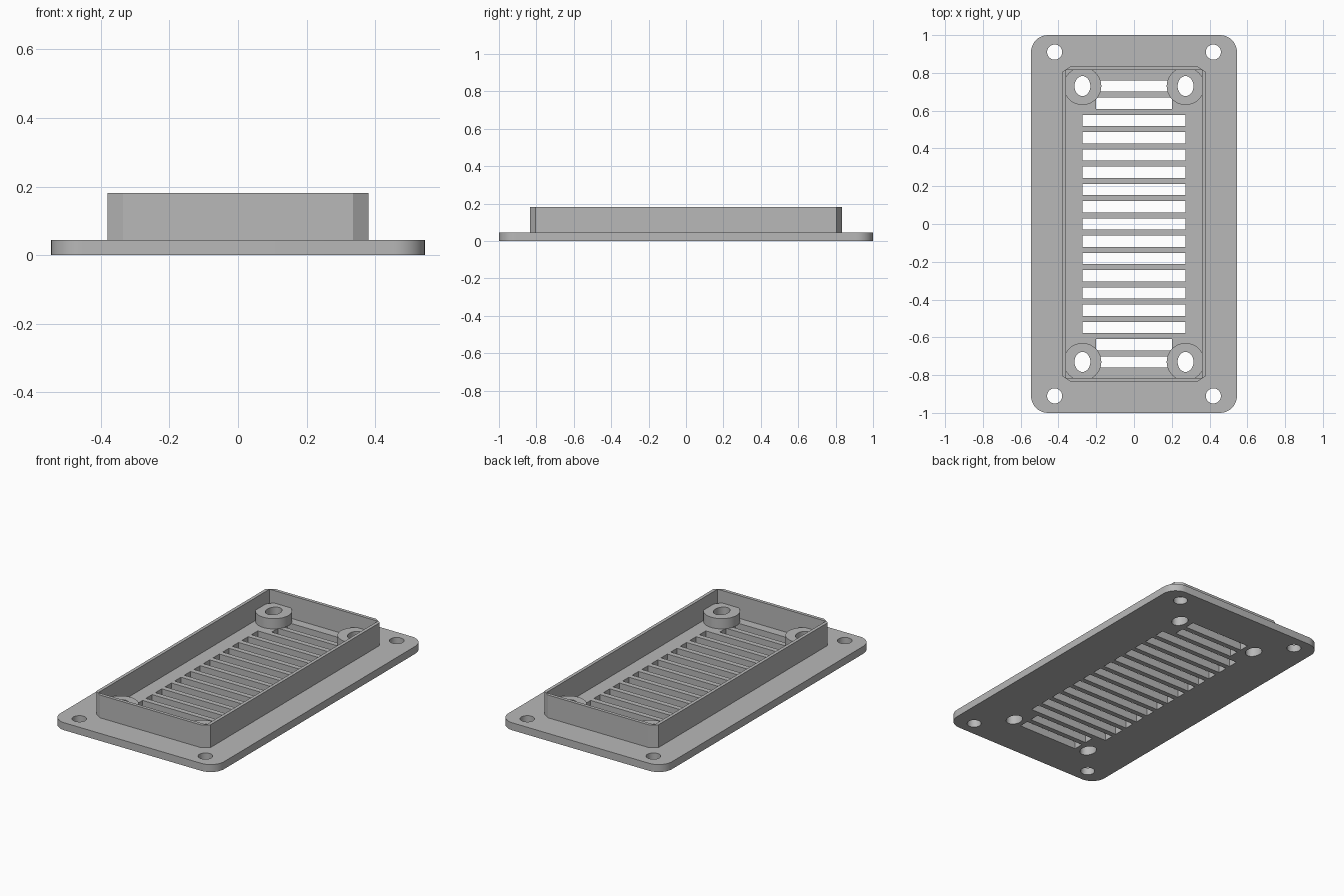
import bpy, bmesh
from math import cos, sin, pi, radians

if "Cube" in bpy.data.objects:
    bpy.data.objects.remove(bpy.data.objects["Cube"], do_unlink=True)

grey = bpy.data.materials.new("plain grey")
grey.use_nodes = True
grey.diffuse_color = (0.48, 0.48, 0.48, 1)
grey.node_tree.nodes["Principled BSDF"].inputs["Base Color"].default_value = grey.diffuse_color

PLATE_TOP, WALL_TOP, BOSS_TOP = 0.045, 0.182, 0.107
BOSS_X, BOSS_Y = 0.273, 0.73
SIGNS = [(sx, sy) for sx in (-1, 1) for sy in (-1, 1)]


def ellipse(cx, cy, rx, ry, n=40):
    return [(cx + rx * cos(2 * pi * i / n), cy + ry * sin(2 * pi * i / n)) for i in range(n)]


def rect(cx, cy, hx, hy):
    return [(cx - hx, cy - hy), (cx + hx, cy - hy), (cx + hx, cy + hy), (cx - hx, cy + hy)]


def chamfered(hx, hy, cx, cy):
    return [(hx, cy - hy), (hx, hy - cy), (hx - cx, hy), (cx - hx, hy),
            (-hx, hy - cy), (-hx, cy - hy), (cx - hx, -hy), (hx - cx, -hy)]


def rounded(hx, hy, r, steps=10):
    pts = []
    for k, (sx, sy) in enumerate([(1, 1), (-1, 1), (-1, -1), (1, -1)]):
        for i in range(steps + 1):
            a = pi / 2 * (k + i / steps)
            pts.append((sx * (hx - r) + r * cos(a), sy * (hy - r) + r * sin(a)))
    return pts


def extrude_profile(name, loops, z0, z1):
    """Solid from an outline followed by its hole outlines."""
    curve = bpy.data.curves.new(name + "_profile", "CURVE")
    curve.dimensions, curve.fill_mode = "2D", "BOTH"
    curve.extrude = (z1 - z0) / 2
    for loop in loops:
        spline = curve.splines.new("POLY")
        spline.points.add(len(loop) - 1)
        for point, (x, y) in zip(spline.points, loop):
            point.co = (x, y, 0, 1)
        spline.use_cyclic_u = True
    temp = bpy.data.objects.new(name + "_profile", curve)
    bpy.context.collection.objects.link(temp)
    graph = bpy.context.evaluated_depsgraph_get()
    mesh = bpy.data.meshes.new_from_object(temp.evaluated_get(graph))
    bpy.data.objects.remove(temp, do_unlink=True)
    bpy.data.curves.remove(curve)

    # Weld caps to sides and place at the right height
    bm = bmesh.new()
    bm.from_mesh(mesh)
    bmesh.ops.remove_doubles(bm, verts=bm.verts, dist=1e-5)
    bmesh.ops.recalc_face_normals(bm, faces=bm.faces)
    bmesh.ops.translate(bm, verts=bm.verts, vec=(0, 0, (z0 + z1) / 2))
    bm.to_mesh(mesh)
    bm.free()
    mesh.materials.clear()
    mesh.materials.append(grey)
    obj = bpy.data.objects.new(name, mesh)
    bpy.context.collection.objects.link(obj)
    bpy.ops.object.select_all(action="DESELECT")
    obj.select_set(True)
    bpy.context.view_layer.objects.active = obj
    bpy.ops.object.shade_smooth_by_angle(angle=radians(30))
    return obj


# Base plate with corner holes, boss holes and vent slots
plate = [rounded(0.545, 1.0, 0.09)]
for sx, sy in SIGNS:
    plate.append(ellipse(sx * 0.42, sy * 0.91, 0.04, 0.04))
    plate.append(ellipse(sx * BOSS_X, sy * BOSS_Y, 0.042, 0.053))
for i in range(-8, 9):
    plate.append(rect(0, i * 0.0913, 0.273 if abs(i) < 7 else 0.202, 0.03))
extrude_profile("base_plate", plate, 0, PLATE_TOP)

# Thin raised wall with chamfered outer corners
extrude_profile("raised_wall", [chamfered(0.38, 0.835, 0.045, 0.03), rect(0, 0, 0.36, 0.815)],
                PLATE_TOP, WALL_TOP)

# Screw bosses inside the wall corners
for sx, sy in SIGNS:
    name = "screw_boss_%s_%s" % ("front" if sy < 0 else "back", "left" if sx > 0 else "right")
    x, y = sx * BOSS_X, sy * BOSS_Y
    extrude_profile(name, [ellipse(x, y, 0.1, 0.1), ellipse(x, y, 0.042, 0.053)],
                    PLATE_TOP, BOSS_TOP)
